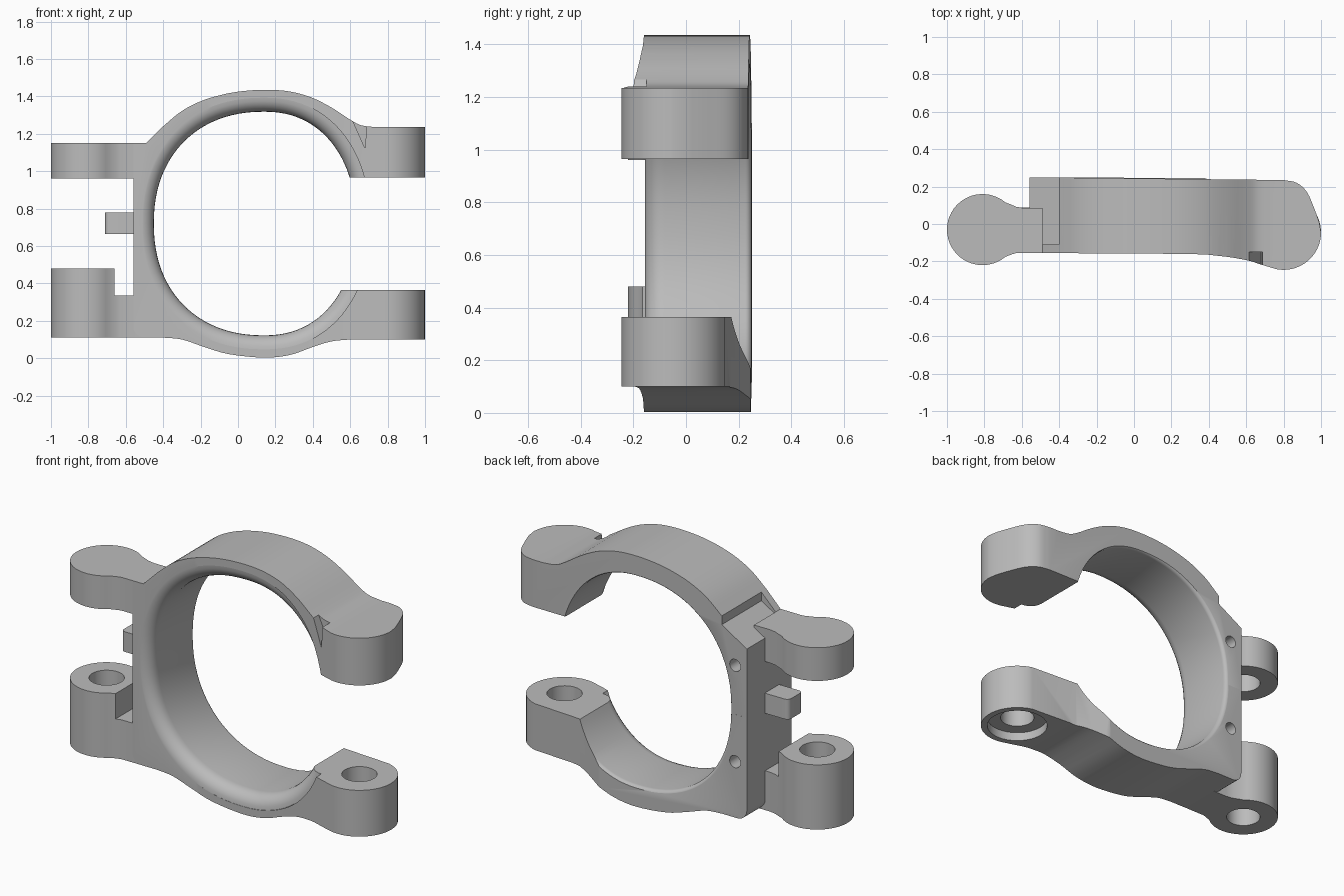
import bpy, bmesh, math
from mathutils import Vector

cube = bpy.data.objects.get("Cube")
if cube:
    bpy.data.objects.remove(cube, do_unlink=True)

grey = bpy.data.materials.new("plain grey")
grey.use_nodes = True
colour = (0.5, 0.5, 0.5, 1)
grey.diffuse_color = colour
grey.node_tree.nodes["Principled BSDF"].inputs["Base Color"].default_value = colour


def loft(name, rings):
    """Skin a stack of equal closed loops and cap both ends."""
    bm = bmesh.new()
    loops = [[bm.verts.new(p) for p in ring] for ring in rings]
    for a, b in zip(loops, loops[1:]):
        for i in range(len(a)):
            j = (i + 1) % len(a)
            bm.faces.new((a[i], a[j], b[j], b[i]))
    bm.faces.new(loops[0][::-1])
    bm.faces.new(loops[-1])
    bmesh.ops.recalc_face_normals(bm, faces=bm.faces[:])
    mesh = bpy.data.meshes.new(name)
    bm.to_mesh(mesh)
    bm.free()
    obj = bpy.data.objects.new(name, mesh)
    bpy.context.collection.objects.link(obj)
    mesh.materials.append(grey)
    return obj


def prism_z(name, pts, z0, z1):
    return loft(name, [[(x, y, z) for x, y in pts] for z in (z0, z1)])


def prism_y(name, pts, y0, y1):
    return loft(name, [[(x, y, z) for x, z in pts] for y in (y0, y1)])


def arc(cx, cy, r, start, end, n=24):
    angles = [math.radians(start + (end - start) * i / n) for i in range(n + 1)]
    return [(cx + r * math.cos(a), cy + r * math.sin(a)) for a in angles]


def circle(cx, cy, r, n=32):
    return arc(cx, cy, r, 0, 360, n)[:-1]


def box(x0, x1, a0, a1):
    return [(x0, a0), (x1, a0), (x1, a1), (x0, a1)]


def smooth_path(pts, steps=4):
    """Catmull-Rom curve through the points."""
    p = [Vector(q) for q in pts]
    p = [2 * p[0] - p[1]] + p + [2 * p[-1] - p[-2]]
    out = []
    for a, b, c, d in zip(p, p[1:], p[2:], p[3:]):
        for k in range(steps):
            t = k / steps
            out.append(tuple(0.5 * (2 * b + (c - a) * t + (2 * a - 5 * b + 4 * c - d) * t**2
                                    + (3 * b - a - 3 * c + d) * t**3)))
    return out + [tuple(pts[-1])]


def boolean(obj, tool, operation="DIFFERENCE"):
    mod = obj.modifiers.new("boolean", "BOOLEAN")
    mod.object, mod.operation, mod.solver = tool, operation, "EXACT"
    bpy.context.view_layer.objects.active = obj
    bpy.ops.object.modifier_apply(modifier=mod.name)
    bpy.data.objects.remove(tool, do_unlink=True)


# Clamp body: front outline
crown = smooth_path([(0.74, 1.235), (0.66, 1.245), (0.6, 1.275), (0.5, 1.34), (0.39, 1.395),
                     (0.27, 1.427), (0.14, 1.435), (0, 1.425), (-0.12, 1.4), (-0.22, 1.365),
                     (-0.31, 1.315), (-0.4, 1.24)])
belly = smooth_path([(-0.4, 0.11), (-0.3, 0.1), (-0.18, 0.06), (-0.05, 0.022), (0.14, 0.003),
                     (0.28, 0.018), (0.4, 0.06), (0.5, 0.09), (0.6, 0.1)])
plate = [(-0.49, 1.15), (-0.56, 1.15)] + arc(-0.5, 0.17, 0.06, 180, 270, 6)
body = prism_y("clamp_body", [(1.1, 1.235)] + crown + plate + belly + [(1.1, 0.1)], -0.4, 0.4)

# Plan outlines of the upper and lower jaws trim the body
front = smooth_path([(0.76, -0.241), (0.68, -0.217), (0.6, -0.193), (0.45, -0.17), (0.25, -0.16),
                     (-0.57, -0.155)])
heel = smooth_path([(0.8, 0.235), (0.87, 0.22), (0.925, 0.17), (0.965, 0.08), (0.99, 0.01)])
upper_plan = [(-0.57, 0.25)] + heel + arc(0.8, -0.045, 0.2, 0, -98) + front
lower_plan = [(-0.57, 0.25), (0.38, 0.245), (0.56, 0.168)] + arc(0.8, -0.045, 0.2, 75, -98) + front
trim = prism_z("trim", upper_plan, 0.7, 1.6)
boolean(trim, prism_z("trim_low", lower_plan, -0.2, 0.7), "UNION")
boolean(body, trim, "INTERSECT")


# Bore: rounded oval, flared at the front and slightly at the back
def bore_ring(y, grow, n=96):
    ring = []
    for i in range(n):
        c, s = math.cos(math.tau * i / n), math.sin(math.tau * i / n)
        rx = (0.49 if c > 0 else 0.59) + grow
        ring.append((0.14 + rx * math.copysign(abs(c) ** 0.91, c), y,
                     0.72 + (0.598 + grow) * math.copysign(abs(s) ** 0.91, s)))
    return ring


def flare(y_edge, radius, side):
    quarter = [math.pi / 2 * i / 6 for i in range(7)]
    return [bore_ring(y_edge - side * radius * (1 - math.sin(a)), radius * (1 - math.cos(a)))
            for a in quarter]


front_flare, back_flare = flare(-0.157, 0.075, -1), flare(0.25, 0.025, 1)
boolean(body, loft("bore", [bore_ring(-0.4, 0.075)] + front_flare[::-1] + back_flare
                   + [bore_ring(0.4, 0.025)]))

# Open mouth, stepped top shoulder and the nick beside the upper jaw
boolean(body, prism_y("mouth", box(0.3, 1.2, 0.365, 0.965), -0.5, 0.5))
boolean(body, prism_y("shoulder", [(-0.4, 1.4), (-0.4, 1.19), (-0.6, 1.07), (-0.6, 1.4)], -0.11, 0.5))
boolean(body, prism_y("nick", [(0.6, 1.3), (0.68, 1.12), (0.69, 1.3)], -0.5, -0.15))

# Screw hole and counterbore in the lower jaw, pin holes in the back
boolean(body, prism_z("screw_hole", circle(0.8, -0.045, 0.092), -0.1, 0.5))
boolean(body, prism_z("counterbore", circle(0.8, -0.045, 0.165), -0.1, 0.15))
for z in (0.43, 0.98):
    boolean(body, prism_y("pin_hole", circle(-0.485, z, 0.035, 16), 0.1, 0.5))


# Hinge arms: round eye with a waisted neck
def arm(name, x_end, z0, z1):
    eye = arc(-0.81, -0.03, 0.19, 50, 310, 36)
    low = [(-0.655, -0.163), (-0.63, -0.155), (x_end, -0.155)]
    high = [(x_end, 0.085), (-0.59, 0.085), (-0.63, 0.092), (-0.66, 0.105)]
    return prism_z(name, eye + low + high, z0, z1)


upper_arm = arm("upper_hinge_arm", -0.49, 0.96, 1.15)
boolean(upper_arm, prism_z("blind_hole", circle(-0.81, -0.03, 0.092), 0.9, 1.08))
lower_arm = arm("lower_hinge_arm", -0.47, 0.11, 0.48)
boolean(lower_arm, prism_y("neck_step", box(-0.66, -0.3, 0.335, 0.6), -0.5, 0.5))
boolean(lower_arm, prism_z("eye_hole", circle(-0.81, -0.03, 0.092), 0, 0.6))

# Locating peg with a rounded tip corner
peg_plan = [(-0.53, 0.088)] + arc(-0.685, 0.063, 0.025, 90, 180, 5) \
    + arc(-0.685, -0.017, 0.025, 180, 270, 5) + [(-0.53, -0.042)]
peg = prism_z("locating_peg", peg_plan, 0.665, 0.78)

# Smooth curved walls, keep corners crisp
for obj in (body, upper_arm, lower_arm, peg):
    bpy.ops.object.select_all(action="DESELECT")
    obj.select_set(True)
    bpy.context.view_layer.objects.active = obj
    bpy.ops.object.shade_smooth_by_angle(angle=math.radians(30))
